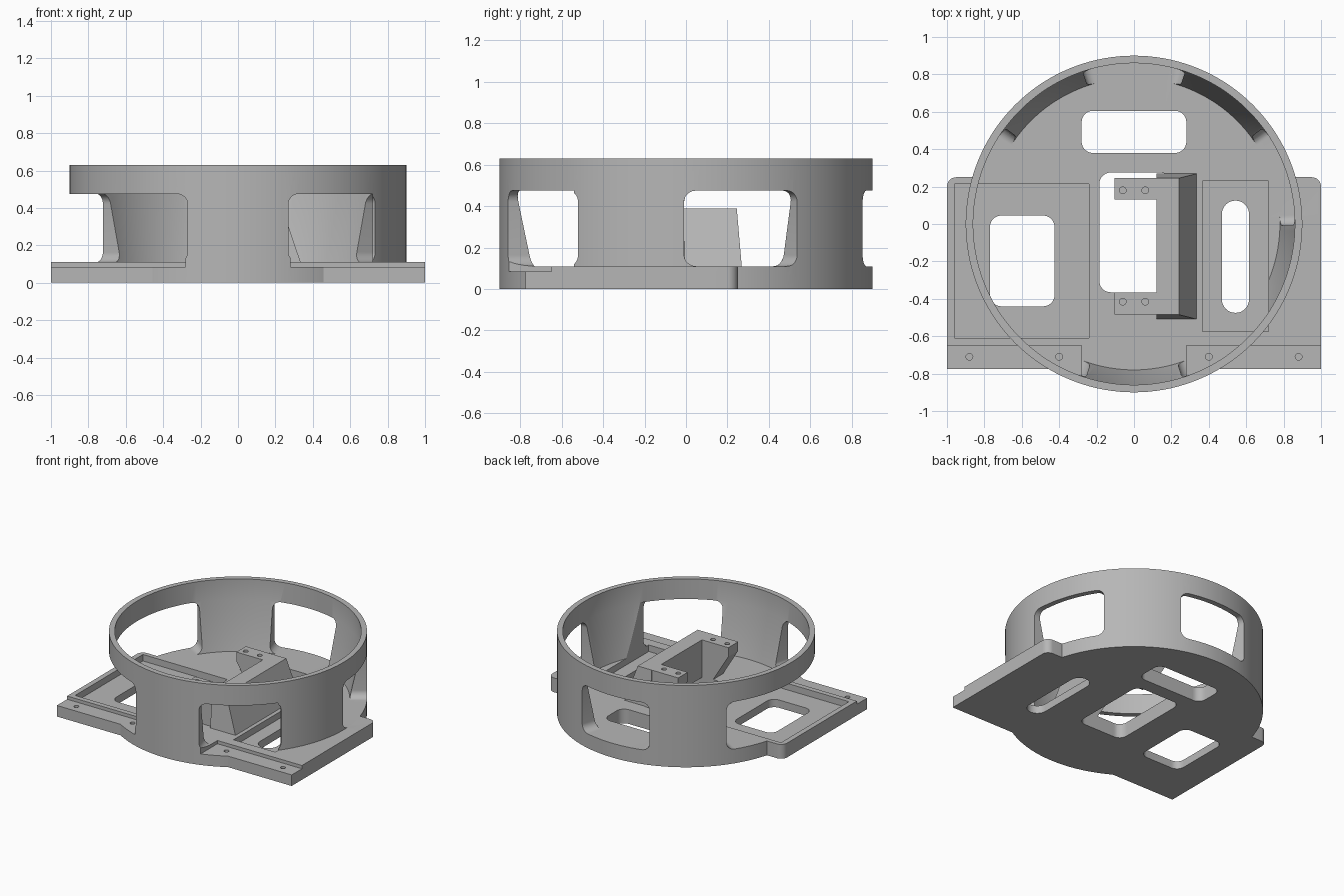
import bpy, bmesh, math
from math import sin, cos, pi, radians

cube = bpy.data.objects.get("Cube")
if cube:
    bpy.data.objects.remove(cube, do_unlink=True)

grey = bpy.data.materials.new("plain_grey")
grey.use_nodes = True
grey.diffuse_color = (0.47, 0.47, 0.47, 1)
grey.node_tree.nodes["Principled BSDF"].inputs["Base Color"].default_value = (0.47, 0.47, 0.47, 1)

R, TOP, FLOOR, SILL = 0.9, 0.63, 0.11, 0.475


def finish(name, bm):
    bmesh.ops.recalc_face_normals(bm, faces=bm.faces)
    me = bpy.data.meshes.new(name)
    bm.to_mesh(me)
    bm.free()
    ob = bpy.data.objects.new(name, me)
    bpy.context.scene.collection.objects.link(ob)
    me.materials.append(grey)
    return ob


def prism(name, pts, a, b, place):
    """Sweep a 2D outline from depth a to depth b; place maps (u, v, depth) to 3D."""
    bm = bmesh.new()
    low, high = ([bm.verts.new(place(u, v, d)) for u, v in pts] for d in (a, b))
    bm.faces.new(low)
    bm.faces.new(high)
    for i in range(len(pts)):
        j = (i + 1) % len(pts)
        bm.faces.new((low[i], low[j], high[j], high[i]))
    return finish(name, bm)


def upright(u, v, d):
    return (u, v, d)


def along_y(u, v, d):
    return (u, d, v)


def outline(x0, x1, y0, y1, r=0.0, r2=None):
    """Rectangle with elliptical corners."""
    if r == 0:
        return [(x0, y0), (x1, y0), (x1, y1), (x0, y1)]
    r2 = r2 or r
    corners = [(x1 - r, y1 - r2), (x0 + r, y1 - r2), (x0 + r, y0 + r2), (x1 - r, y0 + r2)]
    return [(cx + r * cos((q + k / 8) * pi / 2), cy + r2 * sin((q + k / 8) * pi / 2))
            for q, (cx, cy) in enumerate(corners) for k in range(9)]


def block(name, x0, x1, y0, y1, z0, z1, r=0.0):
    return prism(name, outline(x0, x1, y0, y1, r), z0, z1, upright)


def peg(x, y, z0, z1, r=0.018):
    pts = [(x + r * cos(k * pi / 10), y + r * sin(k * pi / 10)) for k in range(20)]
    return prism("peg", pts, z0, z1, upright)


def combine(target, tool, operation):
    mod = target.modifiers.new("combine", "BOOLEAN")
    mod.operation, mod.solver, mod.object = operation, "EXACT", tool
    with bpy.context.temp_override(object=target, active_object=target, selected_objects=[target]):
        bpy.ops.object.modifier_apply(modifier=mod.name)
    bpy.data.objects.remove(tool, do_unlink=True)


def cut(target, tool):
    combine(target, tool, "DIFFERENCE")


def join(target, tool):
    combine(target, tool, "UNION")


# Round housing: floor and wall turned from one profile
profile = [(0, 0), (R, 0), (R, TOP), (0.86, TOP), (0.86, SILL), (0.78, FLOOR), (0, FLOOR)]
bm = bmesh.new()
verts = [bm.verts.new((r, 0, z)) for r, z in profile]
edges = [bm.edges.new(pair) for pair in zip(verts, verts[1:])]
bmesh.ops.spin(bm, geom=verts + edges, cent=(0, 0, 0), axis=(0, 0, 1), angle=2 * pi, steps=144)
bmesh.ops.remove_doubles(bm, verts=bm.verts, dist=0.0001)
housing = finish("round_housing", bm)

# Base plate with rounded back corners and square front corners
join(housing, block("plate_back", -1, 1, -0.6, 0.25, 0, FLOOR, 0.05))
join(housing, block("plate_front", -1, 1, -0.775, 0, 0, FLOOR))

# Five wall windows with radial sides
half = radians(18.6)
for n in range(5):
    mid = radians(18 + 72 * n)
    shape = outline(mid - half, mid + half, FLOOR, SILL, 0.065, 0.055)
    cut(housing, prism("window", shape, 0.6, 1.1,
                       lambda t, z, r: (r * cos(t), r * sin(t), z)))

# Recessed trays, which also clear the wall above them
cut(housing, block("right_tray", -0.96, -0.24, -0.61, 0.215, 0.06, SILL))
cut(housing, block("left_tray", 0.365, 0.72, -0.575, 0.23, 0.06, SILL))

# Openings through the floor
for x0, x1, y0, y1, r in [(-0.77, -0.425, -0.44, 0.045, 0.06),
                          (0.47, 0.615, -0.475, 0.125, 0.072),
                          (-0.28, 0.28, 0.38, 0.605, 0.06),
                          (-0.185, 0.2, -0.365, 0.275, 0.06)]:
    cut(housing, block("opening", x0, x1, y0, y1, -0.1, 0.3, r))

# Lowered front mounting strips with screw holes
for s in (-1, 1):
    x0, x1 = sorted((s * 0.28, s * 1.1))
    cut(housing, block("strip", x0, x1, -0.95, -0.65, 0.085, 0.13))
    for x in (0.4, 0.88):
        cut(housing, peg(s * x, -0.71, 0.03, 0.2))

# Inner bracket: sloped spine whose foot flares at both ends
spine = [(0.12, FLOOR - 0.01), (0.338, FLOOR - 0.01), (0.24, 0.39), (0.12, 0.39)]
bracket = prism("inner_bracket", spine, -0.485, 0.245, along_y)
for v in bracket.data.vertices:
    if v.co.z < 0.2:
        v.co.y += 0.025 if v.co.y > 0 else -0.025

# Bracket arms with sloped undersides and screw holes
arm = [(-0.105, 0.39), (-0.105, 0.32), (0.03, FLOOR - 0.01), (0.16, FLOOR - 0.01), (0.16, 0.39)]
for y0, y1, hole_y in [(-0.485, -0.365, -0.415), (0.13, 0.245, 0.18)]:
    join(bracket, prism("arm", arm, y0, y1, along_y))
    for x in (-0.06, 0.06):
        cut(bracket, peg(x, hole_y, 0.33, 0.5))

# Smooth curved walls, keep edges sharp
for ob in (housing, bracket):
    bpy.ops.object.select_all(action="DESELECT")
    ob.select_set(True)
    bpy.context.view_layer.objects.active = ob
    bpy.ops.object.shade_smooth_by_angle(angle=radians(25))
